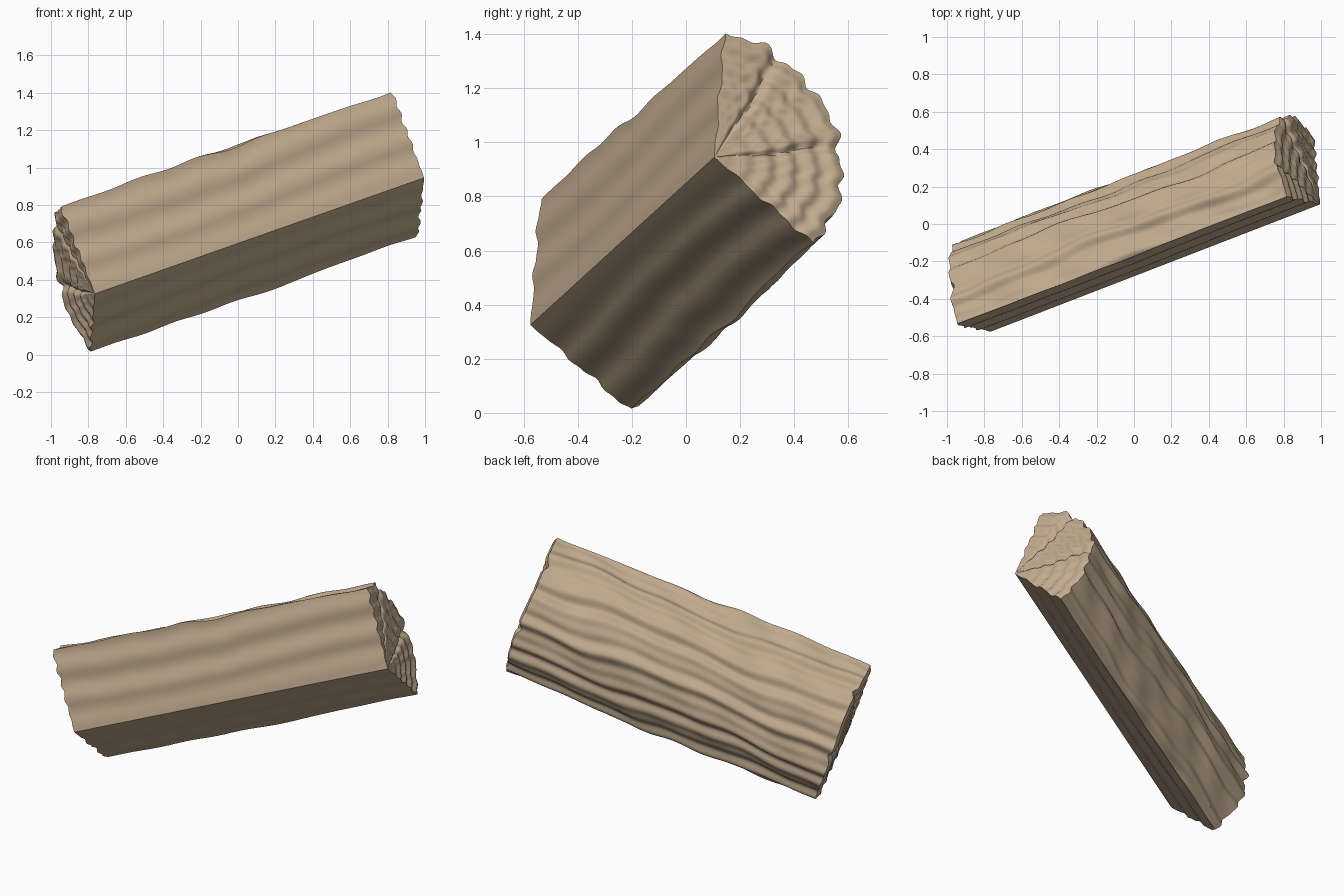
import bpy, bmesh, math
from mathutils import Vector

if "Cube" in bpy.data.objects:
    bpy.data.objects.remove(bpy.data.objects["Cube"])

# Log frame: start of the split edge, grain axis, and two cross-section axes
START = Vector((-0.765, -0.575, 0.325))
AXIS = Vector((1.76, 0.68, 0.62))
LENGTH = AXIS.length
D = AXIS.normalized()
U = Vector((-0.175, 0.035, 0.45))
U = (U - D * U.dot(D)).normalized()
V = U.cross(D).normalized()
SPREAD = math.radians(122)
RADIUS = 0.49
NR, NA, NL = 36, 84, 90          # rings, angular steps, lengthwise steps
CRACKS = (math.radians(27), math.radians(74))


def bark(a, t):
    """Wandering ridges that run along the grain."""
    w = a + 0.035 * math.sin(4.2 * t + 3 * a) + 0.015 * math.sin(11 * t + 5 * a)
    h = 0.009 * math.sin(22 * w + 0.6) + 0.006 * math.sin(37 * w + 1.9)
    h += 0.005 * math.sin(9 * w + 2.5 * t)
    h += 0.005 * math.sin(17 * t + 7 * a) * math.sin(6 * a + 2 * t)
    return h


def end_relief(s, a):
    """Growth rings and radial cracks on the sawn ends."""
    ring = 0.007 * math.sin(s * 36 + 0.6 * math.sin(3 * a)) * min(1, s * 2)
    ring += 0.006 * s * math.sin(5 * a + 1)
    for i, c in enumerate(CRACKS):
        x = a - c + 0.025 * math.sin(s * 9 + i)
        ring -= 0.022 * min(1, s * 1.6) * math.exp(-(x / 0.05) ** 2)
    return ring


def split_wave(s, t):
    """Soft waves on the split faces."""
    return 0.006 * min(1, s * 3) * math.sin(17 * s + 0.8 * math.sin(2.5 * t) + 1)


def point(i, j, k):
    s, a, t = i / NR, SPREAD * j / NA, LENGTH * k / NL
    r = s * (RADIUS + bark(a, t) + 0.012 * math.sin(math.pi * j / NA))
    p = (U * math.cos(a) + V * math.sin(a)) * r
    # the waves fade out away from the two split faces
    near_a, near_b = max(0, 1 - j / 6), max(0, 1 - (NA - j) / 6)
    p += -V * split_wave(s, t) * near_a
    p += (V * math.cos(SPREAD) - U * math.sin(SPREAD)) * split_wave(s, t + 2) * near_b
    along = t + (2 * k / NL - 1) * end_relief(s, a)
    return START + p + D * along


bm = bmesh.new()
cache = {}


def vert(i, j, k):
    key = (i, j if i else 0, k)
    if key not in cache:
        cache[key] = bm.verts.new(point(*key))
    return cache[key]


def face(*keys):
    vs = list(dict.fromkeys(vert(*q) for q in keys))
    bm.faces.new(vs).smooth = True


# Sawn ends
for k in (0, NL):
    for i in range(NR):
        for j in range(NA):
            face((i, j, k), (i + 1, j, k), (i + 1, j + 1, k), (i, j + 1, k))
for k in range(NL):
    # Bark
    for j in range(NA):
        face((NR, j, k), (NR, j + 1, k), (NR, j + 1, k + 1), (NR, j, k + 1))
    # Split faces
    for j in (0, NA):
        for i in range(NR):
            face((i, j, k), (i + 1, j, k), (i + 1, j, k + 1), (i, j, k + 1))
bmesh.ops.recalc_face_normals(bm, faces=bm.faces[:])

mesh = bpy.data.meshes.new("split_log")
bm.to_mesh(mesh)
bm.free()
log = bpy.data.objects.new("split_log", mesh)
bpy.context.collection.objects.link(log)

wood = bpy.data.materials.new("tan wood")
wood.diffuse_color = (0.54, 0.41, 0.275, 1)
wood.use_nodes = True
wood.node_tree.nodes["Principled BSDF"].inputs["Base Color"].default_value = wood.diffuse_color
mesh.materials.append(wood)

bpy.context.view_layer.objects.active = log
log.select_set(True)
bpy.ops.object.shade_smooth_by_angle(angle=math.radians(45))
